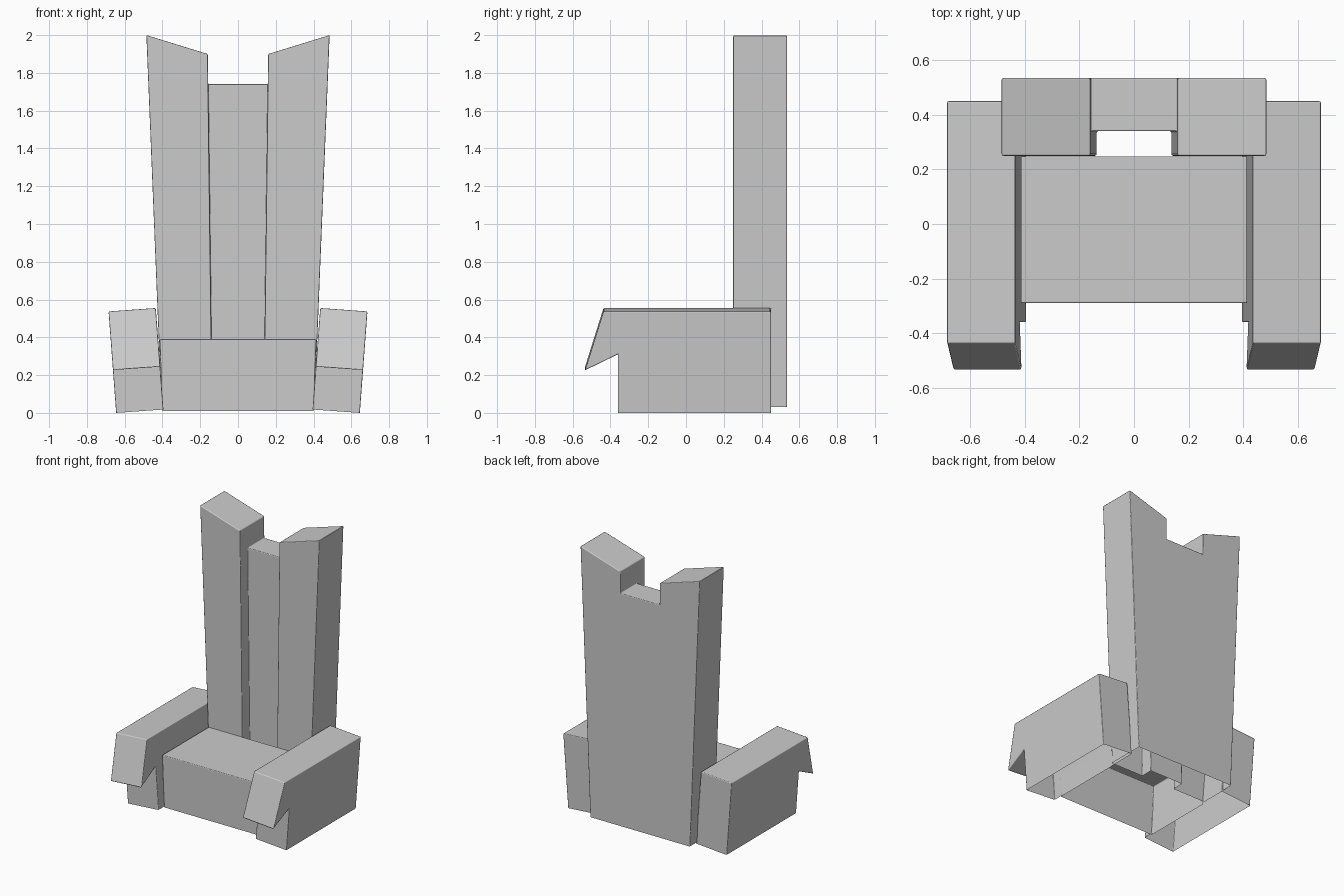
import bpy
import bmesh

if "Cube" in bpy.data.objects:
    bpy.data.objects.remove(bpy.data.objects["Cube"])


def build(name, verts, faces):
    """Half mesh on +x, mirrored, with slightly eased edges."""
    mesh = bpy.data.meshes.new(name)
    bm = bmesh.new()
    vs = [bm.verts.new(v) for v in verts]
    for f in faces:
        bm.faces.new([vs[i] for i in f])
    bmesh.ops.recalc_face_normals(bm, faces=bm.faces)
    # open shells: make sure the topmost upward-looking face points up
    bm.normal_update()
    top = max((f for f in bm.faces if abs(f.normal.z) > 0.7),
              key=lambda f: f.calc_center_median().z)
    if top.normal.z < 0:
        bmesh.ops.reverse_faces(bm, faces=bm.faces)
    bm.to_mesh(mesh)
    bm.free()
    obj = bpy.data.objects.new(name, mesh)
    bpy.context.collection.objects.link(obj)
    mirror = obj.modifiers.new("Mirror", 'MIRROR')
    mirror.use_clip = True
    for p in mesh.polygons:
        p.use_smooth = True
    bevel = obj.modifiers.new("Bevel", 'BEVEL')
    bevel.width = 0.006
    bevel.segments = 2
    bevel.limit_method = 'ANGLE'
    bevel.harden_normals = True
    return obj


# Backrest: tall flared pillars with a recessed, lower centre panel, open below
F, M, B = 0.25, 0.34, 0.535
points = {
    "of0": (0.405, F, 0.03), "of1": (0.485, F, 2.0),
    "ob0": (0.405, B, 0.03), "ob1": (0.485, B, 2.0),
    "if0": (0.137, F, 0.03), "if1": (0.16, F, 1.9),
    "ib1": (0.16, B, 1.9), "nb": (0.158, B, 1.74),
    "nm": (0.158, M, 1.74), "im0": (0.137, M, 0.03),
    "cm0": (0, M, 0.03), "cm1": (0, M, 1.74),
    "cb0": (0, B, 0.03), "cb1": (0, B, 1.74),
}
keys = list(points)
loops = [
    "of0 of1 if1 if0",            # pillar front
    "of0 ob0 ob1 of1",            # pillar outer side
    "of1 ob1 ib1 if1",            # sloped pillar top
    "if0 if1 ib1 nb nm im0",      # pillar inner side
    "im0 nm cm1 cm0",             # centre front
    "nm nb cb1 cm1",              # centre top
    "ob0 cb0 cb1 nb ib1 ob1",     # flush back
]
build("backrest", list(points.values()),
      [[keys.index(k) for k in l.split()] for l in loops])

# Seat: shell with top, front and sides, open below and behind
build("seat",
      [(0, -0.29, 0.01), (0.40, -0.29, 0.01), (0.415, -0.29, 0.39),
       (0, -0.29, 0.39), (0.40, 0.247, 0.01), (0.415, 0.247, 0.39),
       (0, 0.247, 0.39)],
      [(0, 1, 2, 3), (1, 4, 5, 2), (3, 2, 5, 6)])

# Armrests: hooked side profile (y, z), leaning outward, open below
profile = [(0.45, 0), (0.45, 0.537), (-0.437, 0.537),
           (-0.535, 0.225), (-0.36, 0.31), (-0.36, 0)]
n = len(profile)
arm_verts = [(0.645 - 0.25 * u + 0.075 * h, y, h + 0.018 * u)
             for u in (0, 1) for y, h in profile]
arm_faces = [tuple(range(n)), tuple(range(n, 2 * n))]
arm_faces += [(i, i + 1, n + i + 1, n + i) for i in range(n - 1)]
build("armrests", arm_verts, arm_faces)
